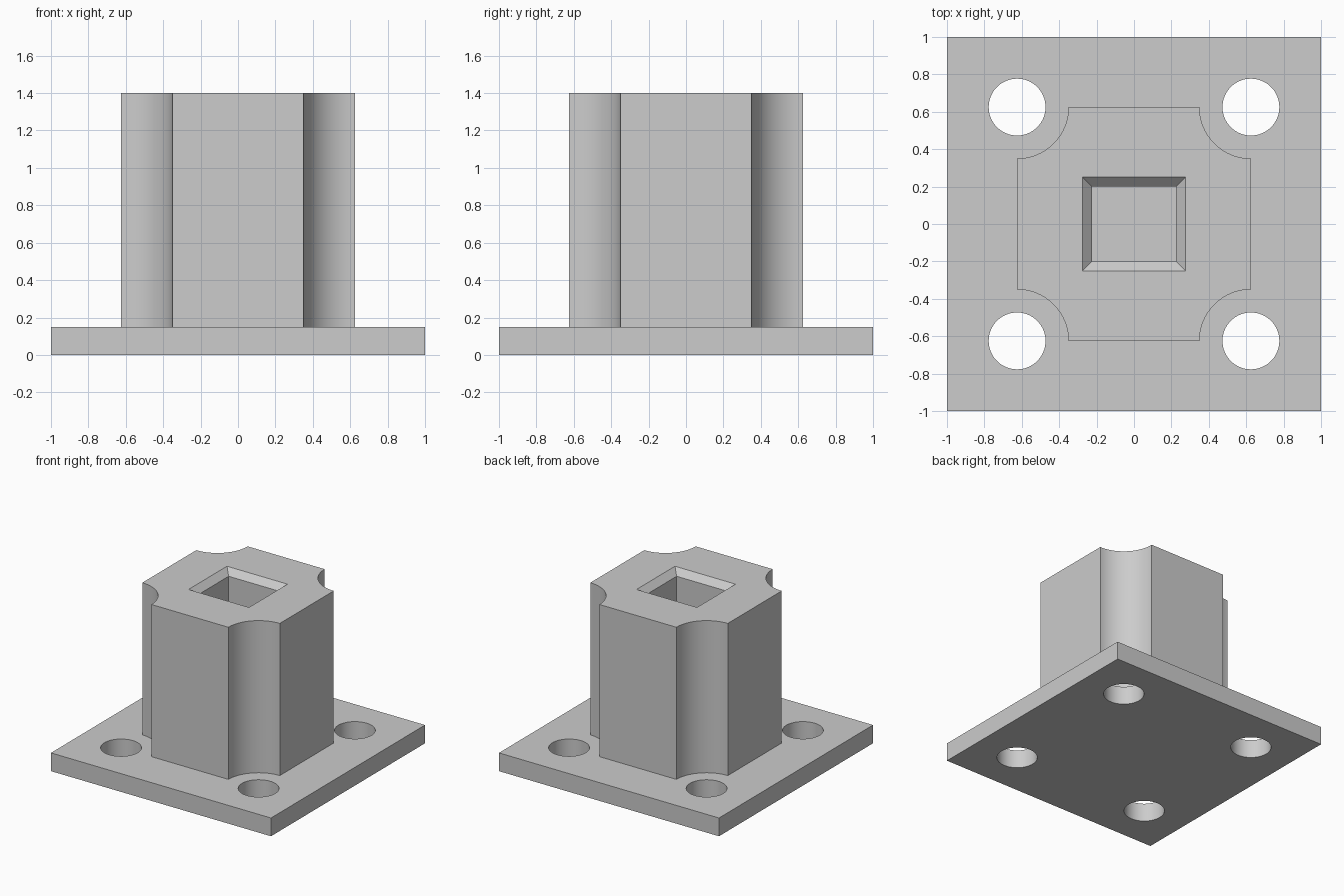
import bpy, bmesh
from math import sin, cos, pi, radians

if "Cube" in bpy.data.objects:
    bpy.data.objects.remove(bpy.data.objects["Cube"], do_unlink=True)

# Main dimensions
PLATE_TOP, POST_TOP = 0.15, 1.40
POST_HALF, SCALLOP_R, HOLE_R = 0.625, 0.275, 0.152
MOUTH, CHAMFER = (0.275, 0.25), 0.05

grey = bpy.data.materials.new("plain_grey")
grey.use_nodes = True
colour = (0.604, 0.604, 0.604, 1)
grey.diffuse_color = colour
grey.node_tree.nodes["Principled BSDF"].inputs["Base Color"].default_value = colour

CORNERS = [(1, 1), (-1, 1), (-1, -1), (1, -1)]


def rect(hx, hy):
    return [(sx * hx, sy * hy) for sx, sy in CORNERS]


def arc(cx, cy, r, start, sweep, steps):
    return [(cx + r * cos(start + sweep * i / steps),
             cy + r * sin(start + sweep * i / steps)) for i in range(steps + 1)]


def ring(bm, points, z):
    return [bm.verts.new((x, y, z)) for x, y in points]


def bridge(bm, low, high):
    n = len(low)
    for i in range(n):
        j = (i + 1) % n
        bm.faces.new((low[i], low[j], high[j], high[i]))


def cap(bm, loops):
    """Flat face between an outer loop and the loops cut out of it."""
    edges = [bm.edges.get((loop[i - 1], loop[i])) for loop in loops for i in range(len(loop))]
    bmesh.ops.triangle_fill(bm, edges=edges, use_beauty=True)


def finish(bm, name):
    bmesh.ops.recalc_face_normals(bm, faces=bm.faces)
    mesh = bpy.data.meshes.new(name)
    bm.to_mesh(mesh)
    bm.free()
    mesh.materials.append(grey)
    obj = bpy.data.objects.new(name, mesh)
    bpy.context.collection.objects.link(obj)
    bpy.ops.object.select_all(action="DESELECT")
    obj.select_set(True)
    bpy.context.view_layer.objects.active = obj
    bpy.ops.object.shade_smooth_by_angle(angle=radians(30))


# Square base plate with four bolt holes
bm = bmesh.new()
outlines = [rect(1, 1)]
for sx, sy in CORNERS:
    outlines.append(arc(sx * POST_HALF, sy * POST_HALF, HOLE_R, 0, 2 * pi, 64)[:-1])
bottoms = [ring(bm, pts, 0) for pts in outlines]
tops = [ring(bm, pts, PLATE_TOP) for pts in outlines]
for low, high in zip(bottoms, tops):
    bridge(bm, low, high)
cap(bm, bottoms)
cap(bm, tops)
finish(bm, "base_plate")

# Square post with scalloped corners and a chamfered socket down to the plate
bm = bmesh.new()
profile = []
for k, (sx, sy) in enumerate(CORNERS):
    profile += arc(sx * POST_HALF, sy * POST_HALF, SCALLOP_R,
                   pi * 1.5 + k * pi / 2, -pi / 2, 24)
inner = rect(MOUTH[0] - CHAMFER, MOUTH[1] - CHAMFER)
outer_low, outer_high = ring(bm, profile, PLATE_TOP), ring(bm, profile, POST_TOP)
socket_low = ring(bm, inner, PLATE_TOP)
socket_neck = ring(bm, inner, POST_TOP - CHAMFER)
socket_mouth = ring(bm, rect(*MOUTH), POST_TOP)
bridge(bm, outer_low, outer_high)
bridge(bm, socket_low, socket_neck)
bridge(bm, socket_neck, socket_mouth)
cap(bm, [outer_low, socket_low])
cap(bm, [outer_high, socket_mouth])
finish(bm, "socket_post")
